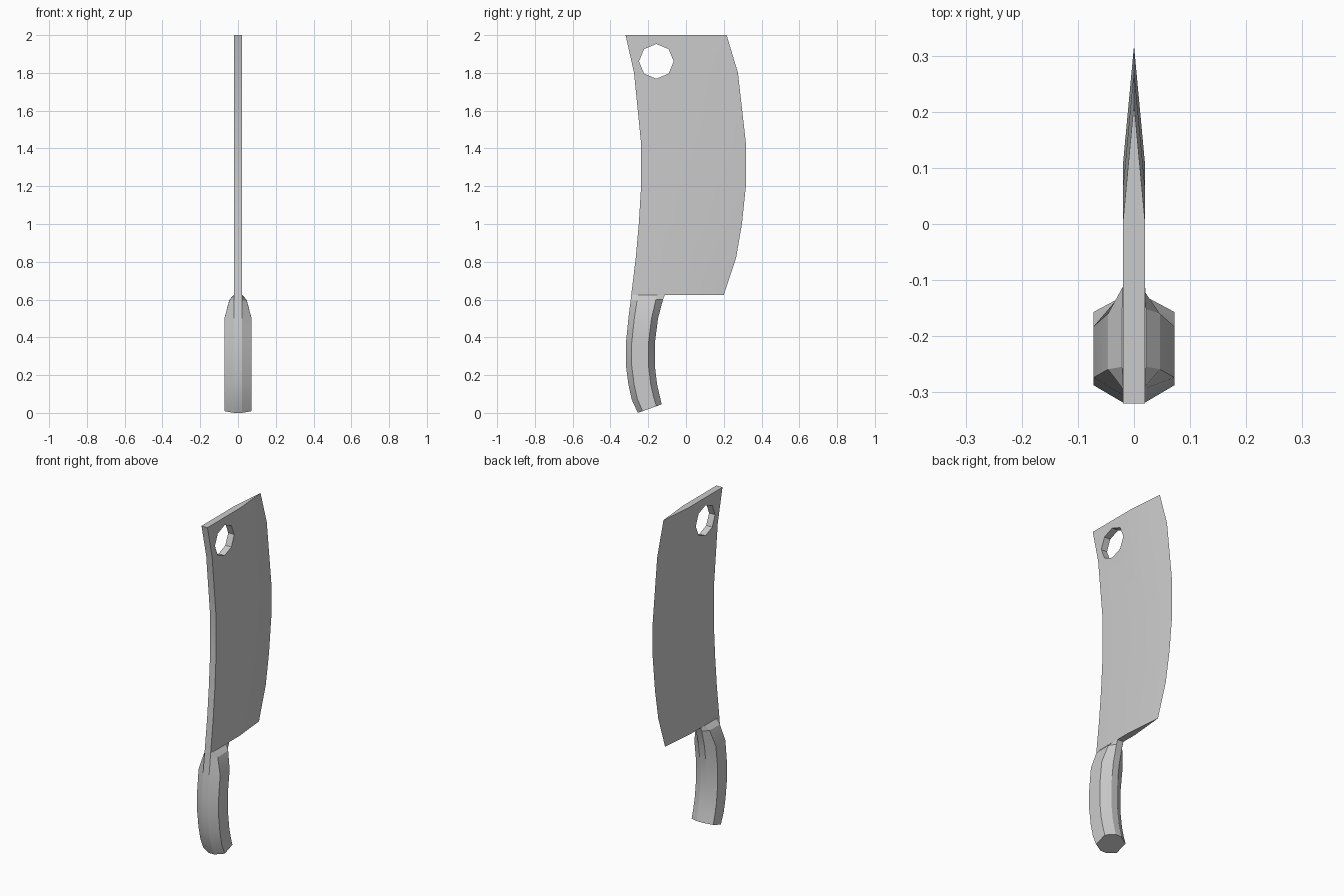
import bpy, bmesh, math
from mathutils import Matrix, Vector

if "Cube" in bpy.data.objects:
    bpy.data.objects.remove(bpy.data.objects["Cube"])


def loft(name, rings):
    """Skin equal-sized closed rings and cap both ends."""
    bm = bmesh.new()
    rows = [[bm.verts.new(p) for p in ring] for ring in rings]
    n = len(rows[0])
    for a, b in zip(rows, rows[1:]):
        for i in range(n):
            j = (i + 1) % n
            bm.faces.new((a[i], a[j], b[j], b[i]))
    bm.faces.new(rows[0])
    bm.faces.new(rows[-1])
    bmesh.ops.recalc_face_normals(bm, faces=bm.faces)
    mesh = bpy.data.meshes.new(name)
    bm.to_mesh(mesh)
    bm.free()
    obj = bpy.data.objects.new(name, mesh)
    bpy.context.collection.objects.link(obj)
    return obj


def smooth(obj):
    bpy.ops.object.select_all(action='DESELECT')
    obj.select_set(True)
    bpy.context.view_layer.objects.active = obj
    bpy.ops.object.shade_smooth_by_angle(angle=math.radians(25))


T = 0.02  # half thickness of the steel

# Blade: z, spine y, cutting edge y; wedge-shaped toward the edge
blade_rows = [(2.0, -0.32, 0.215), (1.8, -0.275, 0.275), (1.42, -0.237, 0.318),
              (1.21, -0.237, 0.318), (1.0, -0.25, 0.296), (0.82, -0.266, 0.265),
              (0.625, -0.29, 0.2)]
blade = loft("blade", [
    [(-T, s, z), (T, s, z), (T, e - 0.215, z), (0, e, z), (-T, e - 0.215, z)]
    for z, s, e in blade_rows])

# Octagonal hanging hole
bpy.ops.mesh.primitive_cylinder_add(vertices=8, radius=0.092, depth=0.4,
                                    location=(0, -0.157, 1.861),
                                    rotation=(0, math.pi / 2, 0))
cutter = bpy.context.object
cutter.name = "hole_cutter"
cutter.hide_render = True
mod = blade.modifiers.new("hole", 'BOOLEAN')
mod.operation = 'DIFFERENCE'
mod.solver = 'EXACT'
mod.object = cutter
bpy.context.view_layer.objects.active = blade
bpy.ops.object.modifier_apply(modifier=mod.name)
bpy.data.objects.remove(cutter, do_unlink=True)
smooth(blade)

# Handle: back (y, z), belly (y, z), half width; bevelled corners
handle_rows = [((-0.29, 0.625), (-0.112, 0.625), 0.021),
               ((-0.293, 0.595), (-0.122, 0.6), 0.046),
               ((-0.305, 0.5), (-0.148, 0.5), 0.072),
               ((-0.318, 0.37), (-0.165, 0.37), 0.072),
               ((-0.318, 0.25), (-0.165, 0.25), 0.072),
               ((-0.305, 0.15), (-0.153, 0.15), 0.072),
               ((-0.287, 0.07), (-0.138, 0.085), 0.072),
               ((-0.255, 0.0), (-0.129, 0.045), 0.072)]


def handle_ring(back, belly, w):
    b, f = Vector((0, *back)), Vector((0, *belly))
    half = [(T, 0), (w, 0.2), (w, 0.78), (T, 1)]
    outline = half + [(-x, t) for x, t in reversed(half)]
    return [b.lerp(f, t) + Vector((x, 0, 0)) for x, t in outline]


handle = loft("handle", [handle_ring(*r) for r in handle_rows])
smooth(handle)
